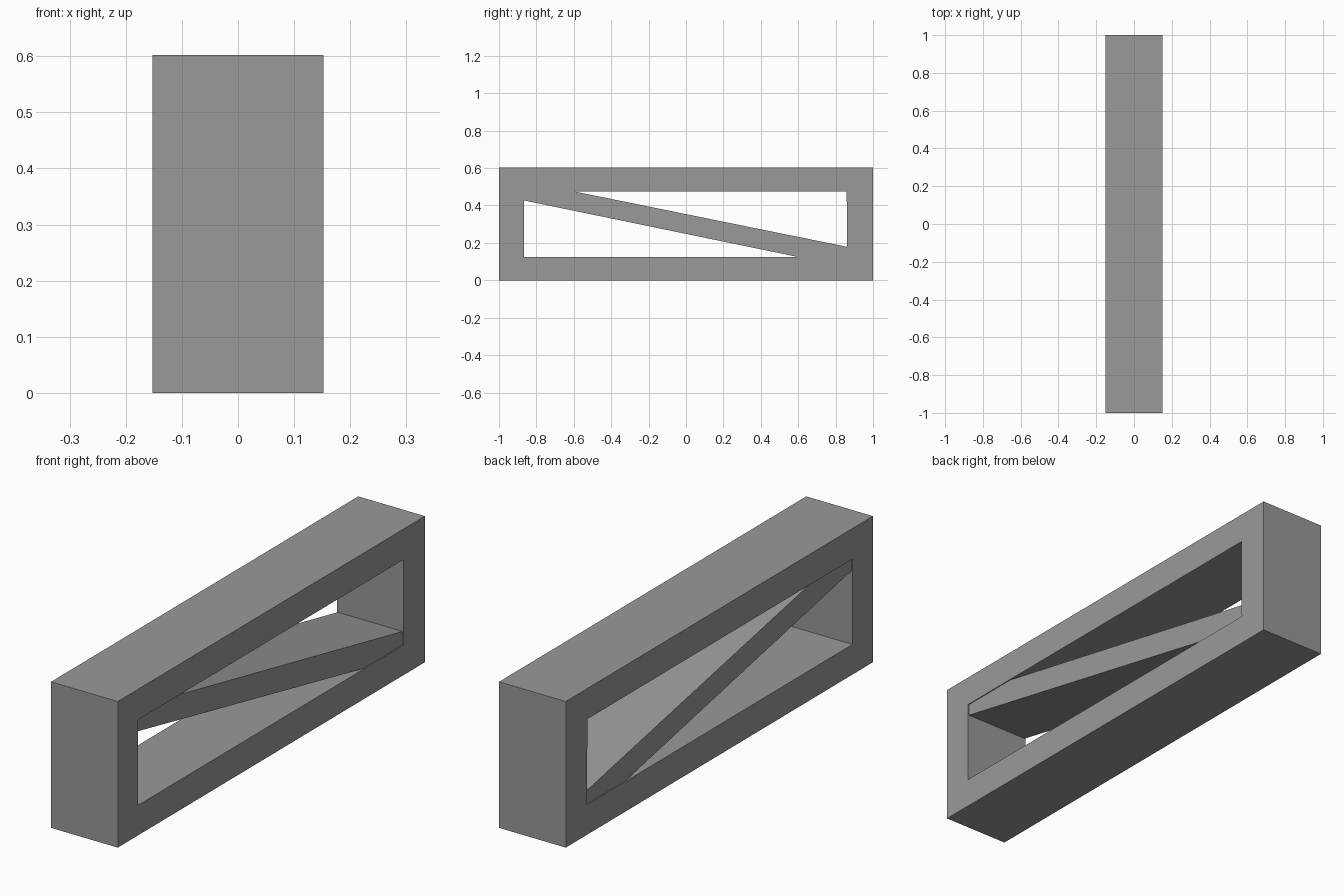
import bpy
import bmesh

HALF_W = 0.152
HEIGHT = 0.602

cube = bpy.data.objects.get("Cube")
if cube:
    bpy.data.objects.remove(cube, do_unlink=True)

grey = bpy.data.materials.new("neutral grey")
grey.use_nodes = True
grey.diffuse_color = (0.32, 0.32, 0.32, 1)
grey.node_tree.nodes["Principled BSDF"].inputs["Base Color"].default_value = (0.32, 0.32, 0.32, 1)


def make_object(name, bm):
    bmesh.ops.recalc_face_normals(bm, faces=bm.faces)
    mesh = bpy.data.meshes.new(name)
    bm.to_mesh(mesh)
    bm.free()
    mesh.materials.append(grey)
    obj = bpy.data.objects.new(name, mesh)
    bpy.context.collection.objects.link(obj)
    return obj


def rings(bm, profile, half_w):
    """Place a (y, z) profile on both sides of the model."""
    return [[bm.verts.new((x, y, z)) for y, z in profile] for x in (-half_w, half_w)]


# Rectangular frame: outer and inner loops joined into a hollow surround
outer = [(-1, 0), (1, 0), (1, HEIGHT), (-1, HEIGHT)]
inner = [(-0.867, 0.124), (0.862, 0.124), (0.859, 0.476), (-0.867, 0.476)]
bm = bmesh.new()
out_l, out_r = rings(bm, outer, HALF_W)
in_l, in_r = rings(bm, inner, HALF_W)
for a, b in ((out_l, out_r), (in_l, in_r), (out_l, in_l), (out_r, in_r)):
    for i in range(4):
        j = (i + 1) % 4
        bm.faces.new((a[i], a[j], b[j], b[i]))
make_object("frame", bm)

# Diagonal brace: fills two opposite corners, set in slightly from the sides
brace = [(-0.867, 0.476), (-0.867, 0.427), (0.602, 0.124),
         (0.862, 0.124), (0.861, 0.179), (-0.602, 0.476)]
bm = bmesh.new()
left, right = rings(bm, brace, HALF_W - 0.004)
bm.faces.new(left)
bm.faces.new(right)
for i in range(len(brace)):
    j = (i + 1) % len(brace)
    bm.faces.new((left[i], left[j], right[j], right[i]))
make_object("diagonal_brace", bm)
